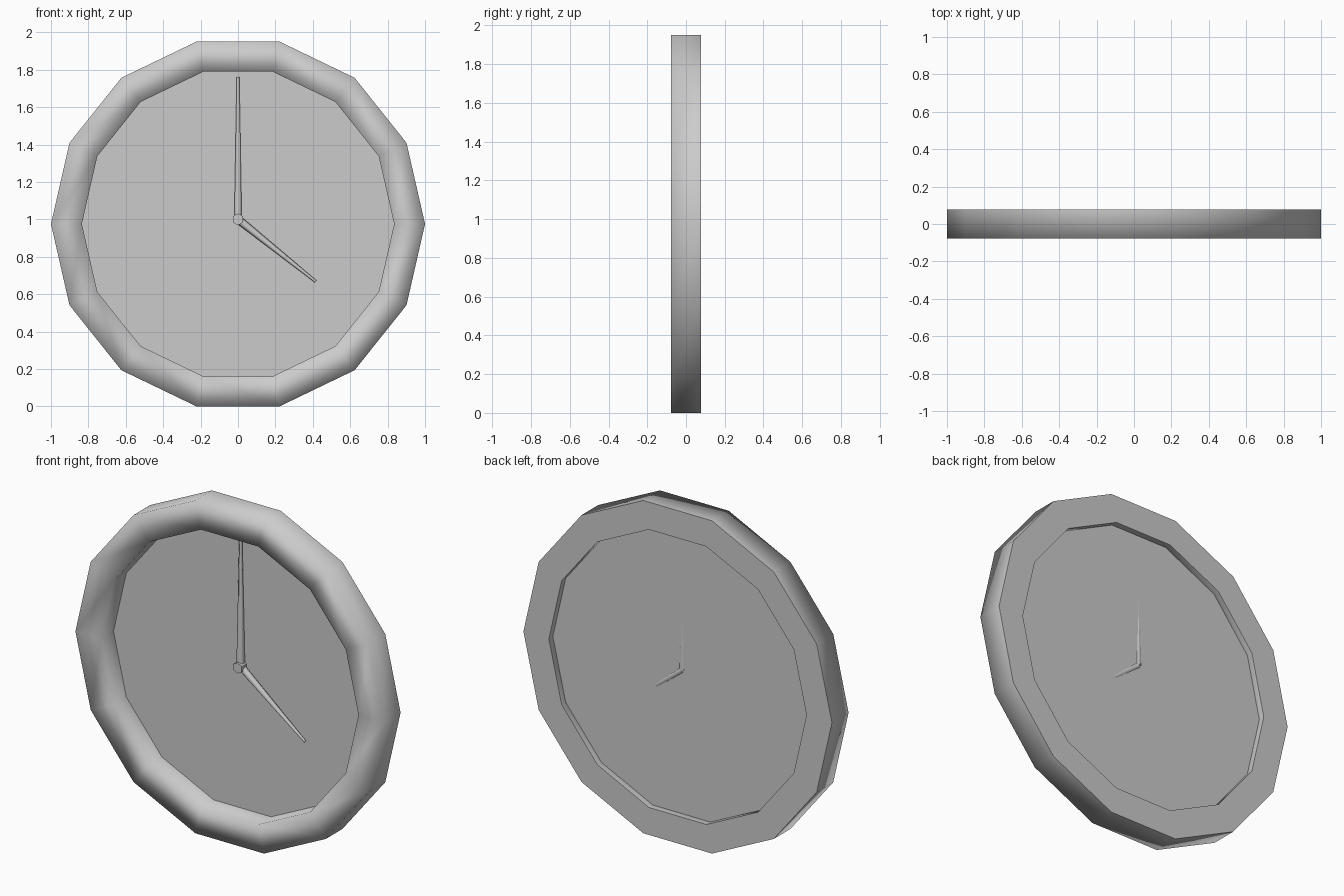
import bpy, bmesh, math
from mathutils import Vector

if "Cube" in bpy.data.objects:
    bpy.data.objects.remove(bpy.data.objects["Cube"])

SIDES, CZ = 14, 0.975
FACE_Y = 0.04
HUB = Vector((0, 0.025, 1.0))


def finish(name, bm):
    me = bpy.data.meshes.new(name)
    bm.to_mesh(me)
    bm.free()
    ob = bpy.data.objects.new(name, me)
    bpy.context.collection.objects.link(ob)
    return ob


def circle(bm, r, y):
    return [bm.verts.new((r * math.cos(2 * math.pi * i / SIDES), y,
                          CZ + r * math.sin(2 * math.pi * i / SIDES)))
            for i in range(SIDES)]


# case ring: rectangular profile swept round 14 sides, soft front edges, crisp back edges
bm = bmesh.new()
profile = [(1.0, -0.077), (1.0, 0.077), (0.835, 0.077), (0.835, -0.077)]
rings = [circle(bm, r, y) for r, y in profile]
for k in range(4):
    a, b = rings[k], rings[(k + 1) % 4]
    for i in range(SIDES):
        j = (i + 1) % SIDES
        bm.faces.new((a[i], a[j], b[j], b[i])).smooth = True
bmesh.ops.recalc_face_normals(bm, faces=bm.faces)
for e in bm.edges:
    if all(v.co.y > 0 for v in e.verts):
        e.smooth = False
finish("case_ring", bm)

# dial: thin flat polygon set inside the ring
bm = bmesh.new()
bm.faces.new(circle(bm, 0.835, FACE_Y))
bmesh.ops.recalc_face_normals(bm, faces=bm.faces)
if next(iter(bm.faces)).normal.y > 0:
    bmesh.ops.reverse_faces(bm, faces=bm.faces)
finish("dial", bm)


# tapered rods for hands and a short hexagonal pin
def rod(name, a, b, r1, r2, smooth=True):
    d = b - a
    bpy.ops.mesh.primitive_cone_add(vertices=6, radius1=r1, radius2=r2,
                                    depth=d.length, location=(a + b) / 2)
    ob = bpy.context.object
    ob.name = name
    ob.rotation_euler = d.to_track_quat('Z', 'Y').to_euler()
    if smooth:
        bpy.ops.object.shade_smooth_by_angle(angle=math.radians(65))
    return ob


rod("minute_hand", HUB, Vector((0, 0.025, 1.76)), 0.023, 0.008)
rod("hour_hand", HUB, Vector((0.415, 0.028, 0.668)), 0.022, 0.007)
pin = rod("centre_pin", Vector((0, FACE_Y, 1.0)), Vector((0, -0.005, 1.0)), 0.032, 0.032, False)
